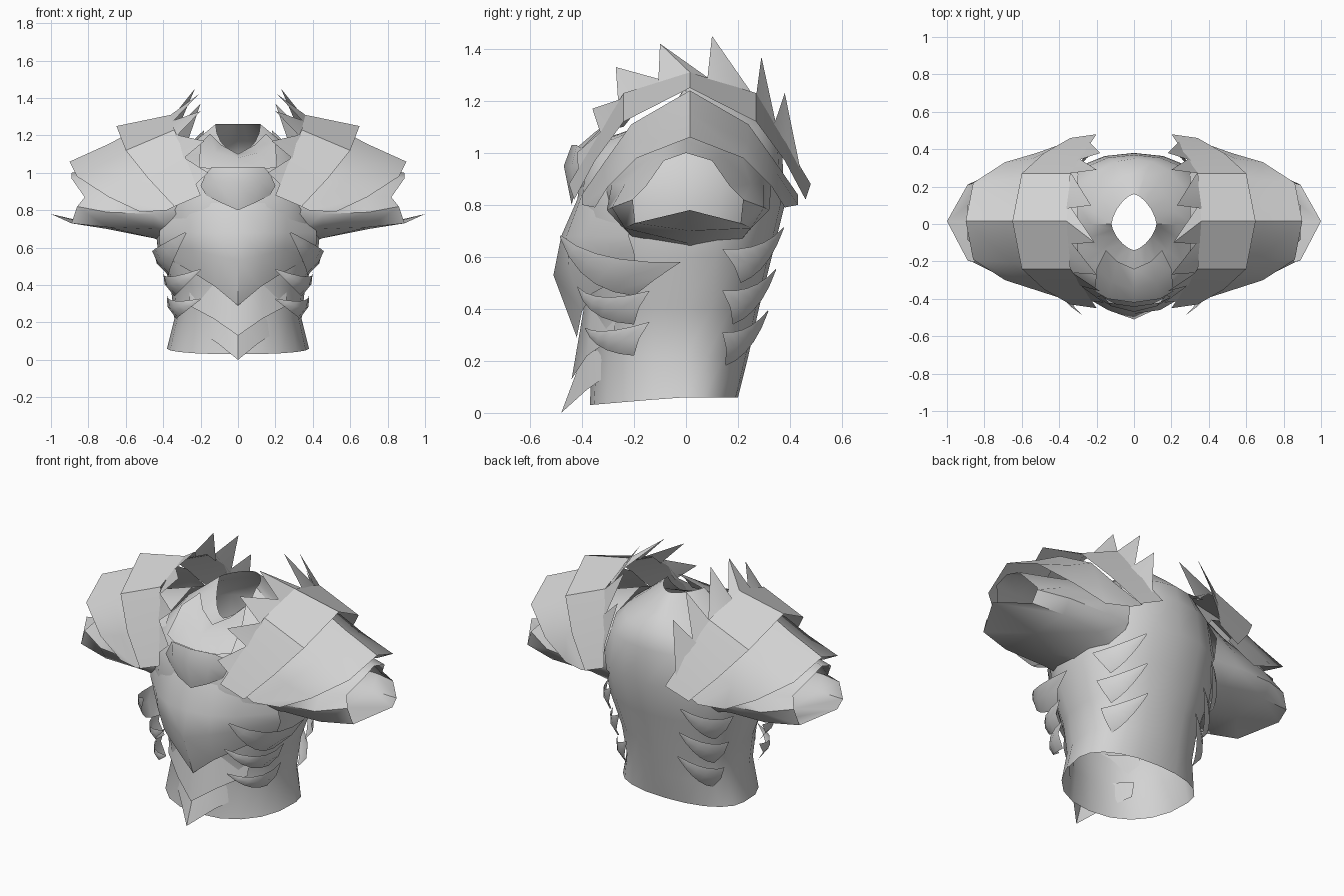
import bpy
import math
from mathutils import Vector

default_cube = bpy.data.objects.get("Cube")
if default_cube:
    bpy.data.objects.remove(default_cube, do_unlink=True)

steel = bpy.data.materials.new("steel_grey")
steel.use_nodes = True
GREY = (0.65, 0.65, 0.65, 1)
steel.diffuse_color = GREY
steel.node_tree.nodes["Principled BSDF"].inputs["Base Color"].default_value = GREY


def add_part(name, points, faces, mirrored=False, crease=40):
    """Make one armour part, optionally repeated on the other side of the body."""
    mesh = bpy.data.meshes.new(name)
    mesh.from_pydata([tuple(p) for p in points], [], faces)
    mesh.materials.append(steel)
    part = bpy.data.objects.new(name, mesh)
    bpy.context.collection.objects.link(part)
    if mirrored:
        mirror = part.modifiers.new("other_side", 'MIRROR')
        mirror.use_mirror_merge = False
    bpy.ops.object.select_all(action='DESELECT')
    part.select_set(True)
    bpy.context.view_layer.objects.active = part
    bpy.ops.object.shade_smooth_by_angle(angle=math.radians(crease))
    return part


def add_sheet(name, rows, closed=False, mirrored=False, crease=40):
    """Skin equal-length rows of points with quads."""
    count = len(rows[0])
    points = [p for row in rows for p in row]
    faces = []
    for r in range(len(rows) - 1):
        for c in range(count if closed else count - 1):
            following = (c + 1) % count
            faces.append((r * count + c, r * count + following,
                          (r + 1) * count + following, (r + 1) * count + c))
    return add_part(name, points, faces, mirrored, crease)


def both_ways(half, axis, shift=0.0):
    """Continue a half row, which starts on the centre line, to the other side."""
    row = [Vector(p) for p in half]
    other = []
    for p in reversed(row[1:]):
        q = p.copy()
        q[axis] = -q[axis] + shift
        other.append(q)
    return other + row


def along(row, t):
    """Point at parameter t (0 to 1) on a row of points."""
    position = min(max(t, 0), 1) * (len(row) - 1)
    index = min(int(position), len(row) - 2)
    return row[index].lerp(row[index + 1], position - index)


def curve_point(start, control, end, t):
    return start.lerp(control, t).lerp(control.lerp(end, t), t)


# Torso shell: front height, back height, half width, front y, back y, pointedness
SIDES = 20
torso_rings = [
    (0.03, 0.06, 0.38, -0.37, 0.2, 0.9),
    (0.22, 0.22, 0.34, -0.36, 0.24, 0.9),
    (0.4, 0.4, 0.36, -0.38, 0.28, 0.9),
    (0.6, 0.6, 0.43, -0.42, 0.33, 0.9),
    (0.8, 0.8, 0.45, -0.42, 0.38, 0.9),
    (0.98, 1.0, 0.41, -0.4, 0.37, 0.9),
    (1.04, 1.1, 0.32, -0.35, 0.35, 1),
    (1.07, 1.17, 0.23, -0.27, 0.27, 1.2),
    (1.1, 1.26, 0.12, -0.14, 0.16, 1.3),
]
rows = []
for low, high, width, front, back, power in torso_rings:
    row = []
    for i in range(SIDES):
        angle = math.tau * i / SIDES
        s, c = math.sin(angle), math.cos(angle)
        depth = back if s > 0 else -front
        row.append(Vector((width * math.copysign(abs(c) ** power, c),
                           depth * math.copysign(abs(s) ** power, s),
                           low + (high - low) * min(1, s + 1))))
    rows.append(row)
add_sheet("torso_shell", rows, closed=True)


# Sleeves, each ending in a cuff with a pointed lower lip
def sleeve_ring(x, half):
    ring = both_ways([(x + reach, y, z) for reach, y, z in half], 1, 0.015)
    return ring[:-1]


sleeve = [
    (0.3, [(0, 0, 1.15), (0, 0.22, 1.08), (0, 0.33, 0.9), (0, 0.31, 0.78), (0, 0.2, 0.65), (0, 0, 0.59)]),
    (0.45, [(0, 0, 1.1), (0, 0.2, 1.02), (0, 0.3, 0.88), (0, 0.32, 0.78), (0, 0.24, 0.7), (0, 0, 0.65)]),
    (0.7, [(0, 0, 1.05), (0, 0.14, 0.99), (0, 0.25, 0.88), (0, 0.3, 0.79), (0, 0.25, 0.71), (0, 0, 0.7)]),
    (0.89, [(0, 0, 1.0), (0, 0.1, 0.97), (-0.07, 0.17, 0.87),
            (-0.03, 0.22, 0.82), (0, 0.21, 0.73), (0.11, 0, 0.78)]),
]
add_sheet("sleeves", [sleeve_ring(x, h) for x, h in sleeve], closed=True, mirrored=True, crease=50)


# Shoulder plates, arched from front to back
def arch(*half):
    return both_ways(half, 1, 0.03)


upper_inner = arch((0.36, 0.015, 1.31), (0.34, 0.27, 1.23), (0.28, 0.36, 1.08), (0.2, 0.48, 0.88))
upper_outer = arch((0.65, 0.015, 1.25), (0.6, 0.27, 1.12), (0.48, 0.38, 0.97), (0.34, 0.46, 0.82))
add_sheet("upper_shoulder_plates", [upper_inner, upper_outer], mirrored=True, crease=35)
lower_inner = arch((0.53, 0.015, 1.24), (0.5, 0.24, 1.11), (0.42, 0.34, 0.97), (0.3, 0.43, 0.84))
lower_ridge = arch((0.69, 0.015, 1.155), (0.65, 0.24, 1.04), (0.54, 0.35, 0.92), (0.38, 0.43, 0.8))
lower_outer = arch((0.9, 0.015, 1.06), (0.86, 0.22, 0.98), (0.69, 0.33, 0.87), (0.52, 0.38, 0.79))
add_sheet("lower_shoulder_plates", [lower_inner, lower_ridge, lower_outer],
          mirrored=True, crease=35)

# Row of spikes along the inner edge of each shoulder plate
spike_tips = [(0.16, -0.42, 1.0), (0.18, -0.36, 1.17), (0.2, -0.27, 1.33), (0.21, -0.1, 1.42),
              (0.23, 0.1, 1.45), (0.2, 0.29, 1.37), (0.18, 0.38, 1.23)]
points, faces = [], []
for i, tip in enumerate(spike_tips):
    t = 0.07 + 0.86 * (i + 0.5) / len(spike_tips)
    sink = Vector((0.02, 0, -0.02))
    n = len(points)
    points += [along(upper_inner, t - 0.08) + sink, along(upper_inner, t),
               along(upper_inner, t + 0.08) + sink, Vector(tip)]
    faces += [(n, n + 1, n + 3), (n + 1, n + 2, n + 3)]
add_part("shoulder_spikes", points, faces, mirrored=True, crease=40)


# Leaf-shaped rib fins that hug the body and sweep up to a free tip
def add_fin(name, tip, upper, upper_control, lower, lower_control):
    tip, upper, lower = Vector(tip), Vector(upper), Vector(lower)
    upper_control, lower_control = Vector(upper_control), Vector(lower_control)
    steps = 5
    fin_rows = []
    for i in range(steps + 1):
        t = 0.97 * i / steps
        top = curve_point(upper, upper_control, tip, t)
        bottom = curve_point(lower, lower_control, tip, t)
        middle = (top + bottom) / 2
        bulge = Vector((middle.x, middle.y, 0)).normalized() * 0.025 * (1 - t)
        fin_rows.append([top, middle + bulge, bottom])
    add_sheet(name, fin_rows, mirrored=True, crease=60)


add_fin("front_fins_top", (0.27, -0.49, 0.69), (0.45, -0.02, 0.58), (0.5, -0.36, 0.57),
        (0.37, -0.2, 0.45), (0.38, -0.42, 0.47))
add_fin("front_fins_middle", (0.19, -0.42, 0.49), (0.4, -0.14, 0.47), (0.42, -0.36, 0.41),
        (0.34, -0.2, 0.34), (0.33, -0.39, 0.35))
add_fin("front_fins_bottom", (0.19, -0.39, 0.33), (0.38, -0.14, 0.35), (0.39, -0.34, 0.29),
        (0.33, -0.2, 0.22), (0.32, -0.36, 0.23))
for i, name in enumerate(("back_fins_top", "back_fins_middle", "back_fins_bottom")):
    drop, inset = 0.16 * i, 0.03 * i
    add_fin(name, (0.22 - inset, 0.38 - inset, 0.72 - drop),
            (0.41 - inset, 0.14, 0.63 - drop), (0.37 - inset, 0.3 - inset, 0.62 - drop),
            (0.34 - inset, 0.21 - inset, 0.5 - drop), (0.3 - inset, 0.32 - inset, 0.54 - drop))


# Breastplate and pointed belly plates
def add_front_plate(name, halves, crease=40):
    add_sheet(name, [both_ways(h, 0) for h in halves], crease=crease)


add_front_plate("breastplate", [
    [(0, -0.41, 0.84), (0.14, -0.4, 0.84), (0.26, -0.34, 0.82), (0.4, -0.22, 0.78)],
    [(0, -0.48, 0.68), (0.14, -0.46, 0.68), (0.26, -0.39, 0.68), (0.42, -0.22, 0.68)],
    [(0, -0.51, 0.53), (0.13, -0.45, 0.56), (0.25, -0.39, 0.59), (0.42, -0.2, 0.62)],
    [(0, -0.42, 0.29), (0.12, -0.4, 0.39), (0.23, -0.36, 0.46), (0.39, -0.19, 0.55)],
])
for name, top, tip, forward, width in (("belly_plate", 0.42, 0.13, 0.44, 0.26),
                                       ("waist_plate", 0.24, 0.0, 0.48, 0.22)):
    upper = [(0, -0.39, top), (width / 2, -0.36, top), (width, -0.26, top)]
    lower = [(0, -forward, tip), (width / 2, -0.38, tip + 0.09), (width, -0.28, tip + 0.16)]
    add_front_plate(name, [upper, lower])

# Raised shield-shaped plate on the chest
add_front_plate("chest_shield", [
    [(0, -0.44, 1.03), (0.14, -0.42, 1.03), (0.17, -0.38, 1.0)],
    [(0, -0.47, 0.95), (0.12, -0.44, 0.95), (0.2, -0.39, 0.93)],
    [(0, -0.44, 0.8), (0.09, -0.43, 0.84), (0.17, -0.39, 0.88)],
], crease=45)

# Throat guard above the shield
add_front_plate("throat_guard", [
    [(0, -0.24, 1.1), (0.09, -0.2, 1.15), (0.15, -0.14, 1.21)],
    [(0, -0.35, 1.08), (0.12, -0.31, 1.11), (0.2, -0.24, 1.16)],
    [(0, -0.42, 1.02), (0.14, -0.4, 1.02), (0.21, -0.36, 1.03)],
], crease=40)
